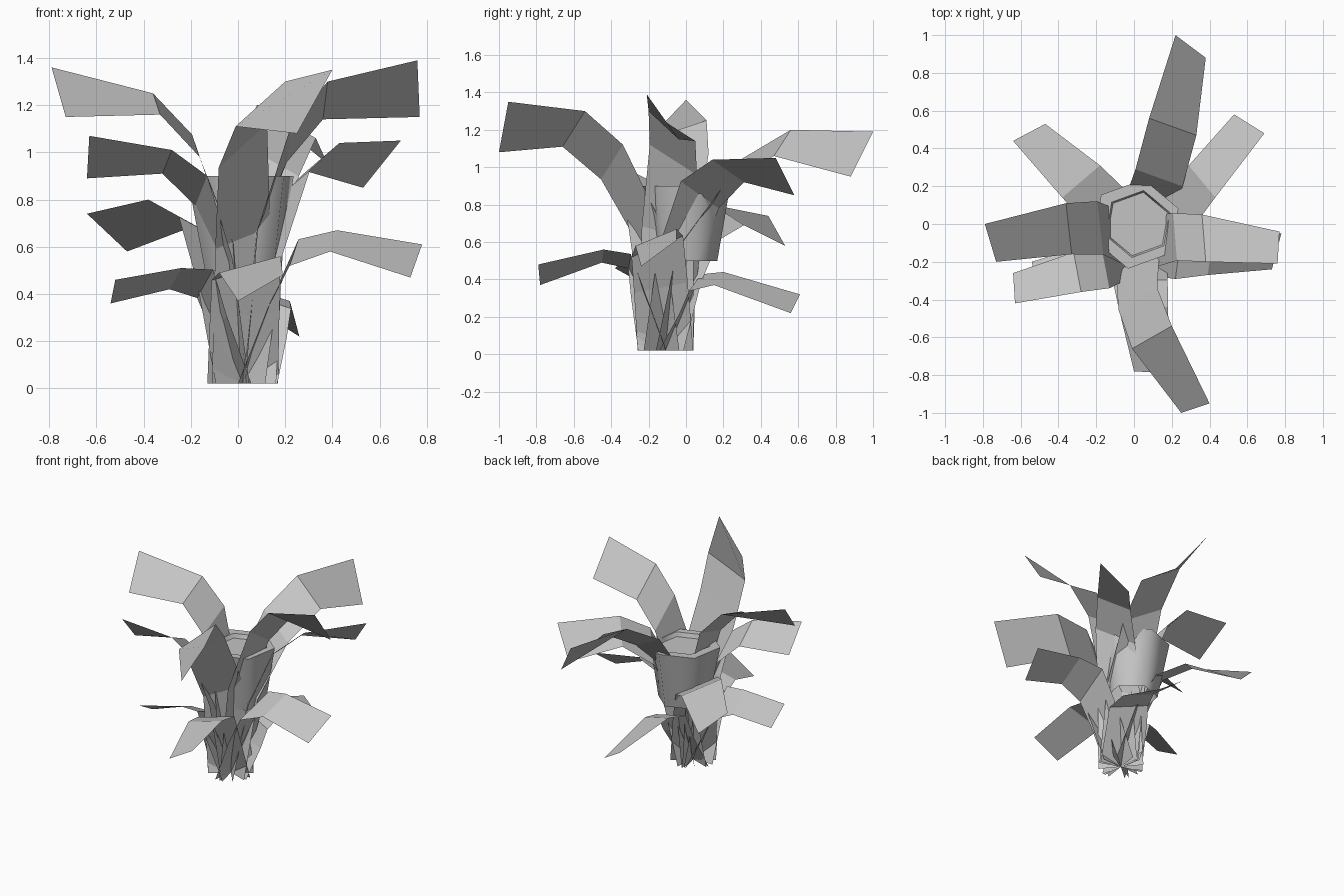
import bpy
import math
from mathutils import Vector

old = bpy.data.objects.get("Cube")
if old:
    bpy.data.objects.remove(old, do_unlink=True)

grey = bpy.data.materials.new("plain_grey")
grey.use_nodes = True
colour = (0.55, 0.55, 0.55, 1)
grey.diffuse_color = colour
grey.node_tree.nodes["Principled BSDF"].inputs["Base Color"].default_value = colour

ROOT = Vector((0.02, -0.11, 0.02))
HALF_WIDTH = 0.15


def make_object(name, verts, faces, smooth=False):
    mesh = bpy.data.meshes.new(name)
    mesh.from_pydata(verts, [], faces)
    mesh.materials.append(grey)
    obj = bpy.data.objects.new(name, mesh)
    bpy.context.collection.objects.link(obj)
    for poly in mesh.polygons:
        poly.use_smooth = smooth
    return obj


def loft(name, rings, sides=6, turn=0.0):
    """Skin a stack of (x, y, z, radius) rings and close the last one."""
    verts, faces = [], []
    for x, y, z, radius in rings:
        for i in range(sides):
            a = turn + math.tau * i / sides
            verts.append((x + radius * math.cos(a), y + radius * math.sin(a), z))
    for r in range(len(rings) - 1):
        for i in range(sides):
            j = (i + 1) % sides
            low, high = r * sides, (r + 1) * sides
            faces.append((low + i, low + j, high + j, high + i))
    faces.append(tuple(range(len(verts) - sides, len(verts))))
    obj = make_object(name, verts, faces, True)
    bpy.ops.object.select_all(action="DESELECT")
    obj.select_set(True)
    bpy.context.view_layer.objects.active = obj
    bpy.ops.object.shade_smooth_by_angle(angle=math.radians(65))
    return obj


def leaf(name, bend_a, bend_b, tip_a, tip_b):
    """A folded strip of even width from the root, arching at the bend, out to the tip."""
    bend = [Vector(bend_a), Vector(bend_b)]
    tip = [Vector(tip_a), Vector(tip_b)]
    mid = (bend[0] + bend[1]) / 2
    # The strip swings sideways, away from the turn it takes at the bend
    run = Vector((mid.x - ROOT.x, mid.y - ROOT.y, 0))
    turn = (tip[0] + tip[1]) / 2 - mid
    turn.z = 0
    veer = turn - turn.project(run)
    shoulder = ROOT.lerp(mid, 0.57) - veer * 0.25
    shoulder.z = mid.z - 0.22 * max(mid.z - 0.4, 0.1)
    # Tall leaves hug the stalk, short ones lean out straight
    lower = ROOT.lerp(shoulder, 0.9 - 0.6 * shoulder.z)
    lower.z = shoulder.z * 0.62
    side = (bend[1] - mid).normalized() * HALF_WIDTH
    flat = Vector((side.x, side.y, 0)).normalized() * HALF_WIDTH
    rows = []
    for centre, offset in ((ROOT, flat), (lower, (side + flat) / 2), (shoulder, side)):
        rows += [centre - offset, centre + offset]
    rows += bend + tip
    faces = [(i, i + 1, i + 3, i + 2) for i in range(0, len(rows) - 2, 2)]
    return make_object(name, rows, faces)


# Flared cup with a sunken cap, held by the leaves
loft("stalk_cup", [(0.02, 0.0, 0.5, 0.17), (0.01, 0.0, 0.9, 0.24),
                   (0.02, 0.0, 0.9, 0.18), (0.02, 0.0, 0.87, 0.17)], turn=math.radians(80))

# Top tier of leaves
leaf("top_leaf_back", (0.08, 0.56, 1.2), (0.33, 0.47, 1.06), (0.22, 1, 1.19), (0.38, 0.88, 0.95))
leaf("top_leaf_front", (-0.01, -0.66, 1.11), (0.2, -0.54, 1.3), (0.25, -1, 1.08), (0.4, -0.95, 1.35))
leaf("top_leaf_right", (-0.36, 0.11, 1.25), (-0.33, -0.16, 1.16), (-0.79, 0, 1.36), (-0.73, -0.2, 1.15))
leaf("top_leaf_left", (0.38, -0.2, 1.3), (0.36, 0.05, 1.14), (0.76, -0.21, 1.39), (0.77, -0.04, 1.15))

# Middle tier of leaves
leaf("middle_leaf_back_left", (0.43, 0.14, 1.04), (0.29, 0.31, 0.92), (0.69, 0.48, 1.05), (0.53, 0.58, 0.85))
leaf("middle_leaf_right", (-0.28, -0.36, 1.01), (-0.32, -0.15, 0.91), (-0.63, -0.42, 1.07), (-0.64, -0.26, 0.89))
leaf("middle_leaf_back_right", (-0.38, 0.14, 0.8), (-0.18, 0.31, 0.69), (-0.64, 0.44, 0.74), (-0.47, 0.53, 0.58))

# Bottom tier of leaves
leaf("low_leaf_left", (0.39, -0.27, 0.58), (0.42, -0.05, 0.67), (0.73, -0.24, 0.47), (0.78, -0.05, 0.61))
leaf("low_leaf_front", (-0.08, -0.45, 0.49), (0.18, -0.44, 0.56), (0, -0.78, 0.37), (0.19, -0.79, 0.48))
leaf("low_leaf_right", (-0.24, -0.32, 0.51), (-0.29, -0.12, 0.42), (-0.52, -0.38, 0.46), (-0.54, -0.2, 0.36))
leaf("low_leaf_back", (0, 0.2, 0.44), (0.22, 0.15, 0.37), (0.1, 0.61, 0.32), (0.26, 0.56, 0.22))
